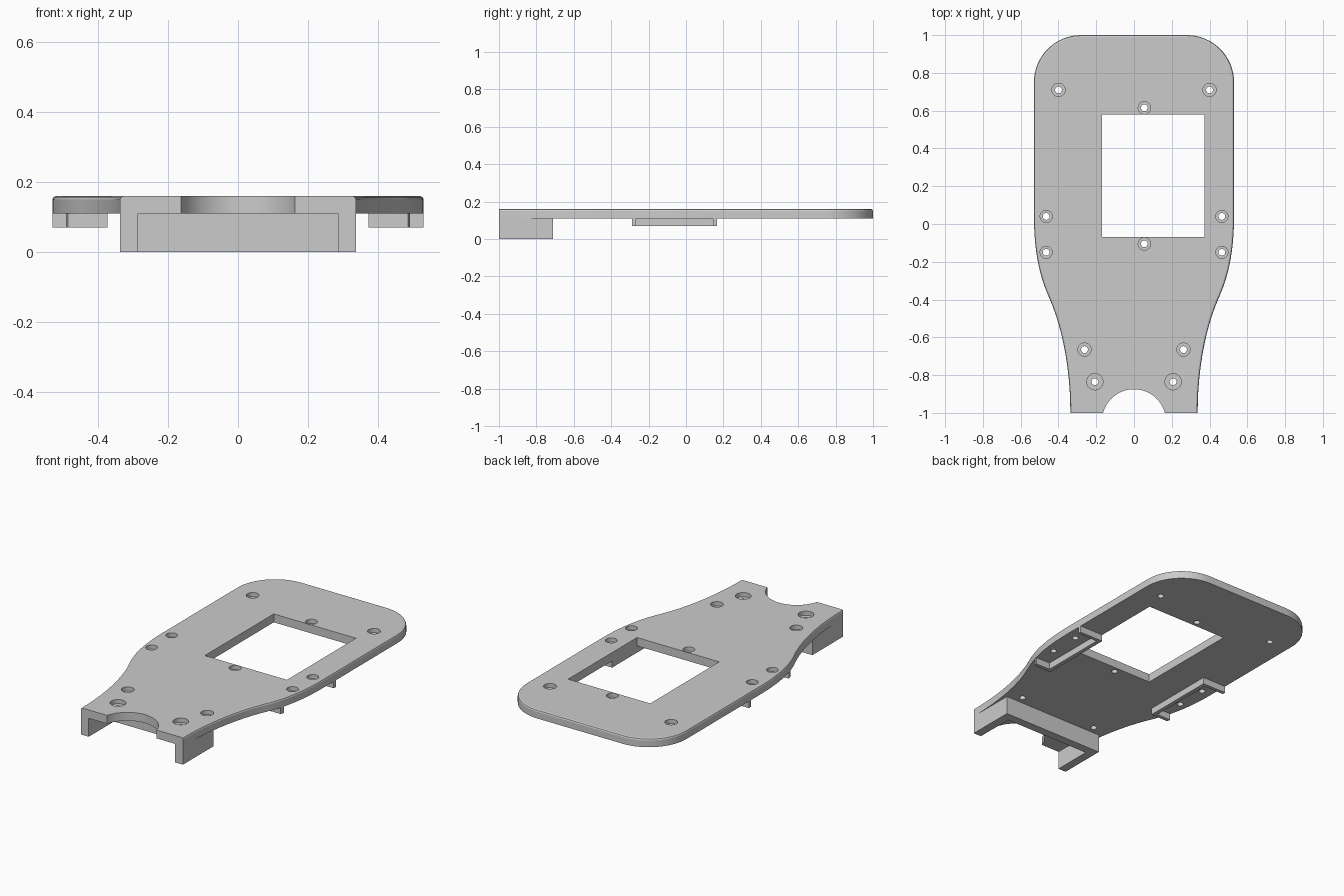
import bpy, bmesh, math
from mathutils import Vector
from mathutils.geometry import interpolate_bezier

if "Cube" in bpy.data.objects:
    bpy.data.objects.remove(bpy.data.objects["Cube"])

GREY = (0.6, 0.6, 0.6, 1)
grey = bpy.data.materials.new("plain_grey")
grey.use_nodes = True
grey.diffuse_color = GREY
grey.node_tree.nodes["Principled BSDF"].inputs["Base Color"].default_value = GREY

BASE, TOP = 0.11, 0.16


def walls(bm, rings):
    """Wall faces through stacked rings of (outline, height); returns first and last loop."""
    loops = [[bm.verts.new((x, y, z)) for x, y in pts] for pts, z in rings]
    for a, b in zip(loops, loops[1:]):
        for i in range(len(a)):
            j = (i + 1) % len(a)
            bm.faces.new((a[i], a[j], b[j], b[i]))
    return loops[0], loops[-1]


def fill(bm, loops):
    """Flat cap inside the first loop, leaving the other loops open."""
    edges = [bm.edges.get((a, b)) for lp in loops for a, b in zip(lp, lp[1:] + lp[:1])]
    bmesh.ops.triangle_fill(bm, edges=edges, use_beauty=True, normal=(0, 0, 1))


def finish(bm, name):
    bmesh.ops.recalc_face_normals(bm, faces=bm.faces)
    if bm.calc_volume(signed=True) < 0:
        bmesh.ops.reverse_faces(bm, faces=bm.faces)
    mesh = bpy.data.meshes.new(name)
    bm.to_mesh(mesh)
    bm.free()
    mesh.materials.append(grey)
    obj = bpy.data.objects.new(name, mesh)
    bpy.context.collection.objects.link(obj)
    return obj


def prism(name, pts, z0, z1):
    bm = bmesh.new()
    for loop in walls(bm, [(pts, z0), (pts, z1)]):
        bm.faces.new(loop)
    return finish(bm, name)


def circle(cx, cy, r, n=32):
    return [(cx + r * math.cos(math.tau * i / n), cy + r * math.sin(math.tau * i / n))
            for i in range(n)]


def bezier(a, b, c, d, n=14):
    return [tuple(p) for p in interpolate_bezier(Vector(a), Vector(b), Vector(c), Vector(d), n)]


def inset(pts, d):
    """Move the outline inwards, keeping the notch and the cut front end in place."""
    out = []
    for i, (x, y) in enumerate(pts):
        (x0, y0), (x1, y1) = pts[i - 1], pts[(i + 1) % len(pts)]
        if y < -0.99 and abs(x) > 0.3:
            x -= math.copysign(d, x)
        elif y > -0.85 or abs(x) > 0.3:
            n = Vector((y0 - y1, x1 - x0)).normalized() * d
            x, y = x + n.x, y + n.y
        out.append((x, y))
    return out


# Half outline: notch arc, tapering neck, straight side, rounded far corner
NOTCH_R, NOTCH_Y = 0.169, -1.044
a0 = math.asin((-1 - NOTCH_Y) / NOTCH_R)
half = [(NOTCH_R * math.cos(a), NOTCH_Y + NOTCH_R * math.sin(a))
        for a in (math.pi / 2 + (a0 - math.pi / 2) * i / 16 for i in range(17))]
half += bezier((0.337, -1), (0.337, -0.75), (0.385, -0.54), (0.445, -0.4))
half += bezier((0.445, -0.4), (0.48, -0.32), (0.53, -0.2), (0.53, 0.05))[1:]
half += [(0.28 + 0.25 * math.cos(a), 0.75 + 0.25 * math.sin(a))
         for a in (math.pi / 2 * i / 16 for i in range(17))]
outline = half + [(-x, y) for x, y in reversed(half) if x > 1e-5]

# Plate: outer wall with softened rim, window wall, counterbored screw holes
bm = bmesh.new()
R = 0.01
rim = [(inset(outline, R * (1 - math.cos(a))), TOP - R + R * math.sin(a))
       for a in (0, math.pi / 4, math.pi / 2)]
window = [(-0.17, -0.07), (0.372, -0.07), (0.372, 0.58), (-0.17, 0.58)]
ends = [walls(bm, [(outline, BASE)] + rim), walls(bm, [(window, BASE), (window, TOP)])]

holes = [(0.055, 0.615, 0.033), (0.055, -0.105, 0.033)]
for x, y, r in [(0.4, 0.71, 0.035), (0.465, 0.04, 0.032), (0.465, -0.15, 0.032),
                (0.262, -0.665, 0.035), (0.207, -0.835, 0.043)]:
    holes += [(x, y, r), (-x, y, r)]
for x, y, r in holes:
    small, big = circle(x, y, 0.018), circle(x, y, r)
    step = TOP - 0.025
    ends.append(walls(bm, [(small, BASE), (small, step), (big, step), (big, TOP)]))
for loops in zip(*ends):
    fill(bm, loops)
plate = finish(bm, "top_plate")
bpy.ops.object.select_all(action='DESELECT')
plate.select_set(True)
bpy.context.view_layer.objects.active = plate
bpy.ops.object.shade_smooth_by_angle(angle=math.radians(20))

# U-shaped skirt under the neck, open at the front
W, T = 0.337, 0.052
skirt = [(-W, -1), (T - W, -1), (T - W, -0.71 - T), (W - T, -0.71 - T),
         (W - T, -1), (W, -1), (W, -0.71), (-W, -0.71)]
prism("front_skirt", skirt, 0, BASE)

# C-shaped rails beneath both sides, tabs reaching the plate edge
rail = [(0.372, -0.29), (0.485, -0.29), (0.491, -0.268), (0.396, -0.268),
        (0.396, 0.145), (0.53, 0.145), (0.53, 0.165), (0.372, 0.165)]
for side, s in (("left", 1), ("right", -1)):
    prism(side + "_rail", [(s * x, y) for x, y in rail], 0.07, BASE)
